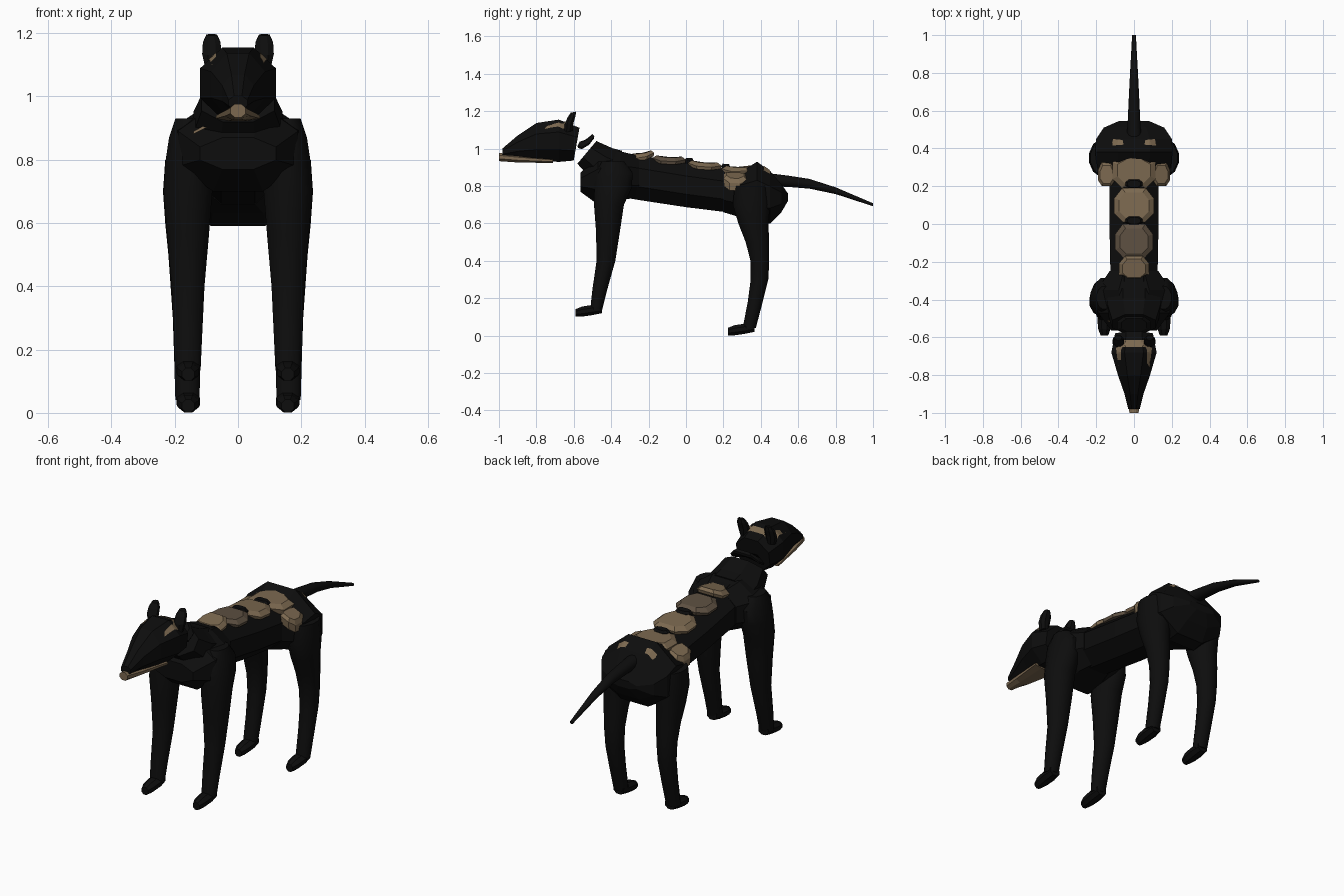
import bpy, bmesh
from math import sin, cos, pi, radians
from mathutils import Vector
from mathutils.bvhtree import BVHTree

cube = bpy.data.objects.get("Cube")
if cube:
    bpy.data.objects.remove(cube)


def material(name, rgb):
    m = bpy.data.materials.new(name)
    m.use_nodes = True
    m.diffuse_color = (*rgb, 1)
    m.node_tree.nodes["Principled BSDF"].inputs["Base Color"].default_value = (*rgb, 1)
    return m


BLACK = material("soft_black", (0.004, 0.004, 0.004))
TAN = material("tan", (0.2, 0.14, 0.08))
BROWN = material("dark_tan", (0.11, 0.08, 0.053))


def finish(name, bm, mat, smooth=False):
    bmesh.ops.recalc_face_normals(bm, faces=bm.faces)
    me = bpy.data.meshes.new(name)
    bm.to_mesh(me)
    bm.free()
    me.materials.append(mat)
    ob = bpy.data.objects.new(name, me)
    bpy.context.collection.objects.link(ob)
    if smooth:
        bpy.ops.object.select_all(action='DESELECT')
        ob.select_set(True)
        bpy.context.view_layer.objects.active = ob
        bpy.ops.object.shade_smooth_by_angle(angle=radians(40))
    return ob


def skin(bm, rings):
    """Bridge rings of points and cap both ends."""
    rows = [[bm.verts.new(p) for p in ring] for ring in rings]
    n = len(rows[0])
    for a, b in zip(rows, rows[1:]):
        for i in range(n):
            j = (i + 1) % n
            bm.faces.new((a[i], a[j], b[j], b[i]))
    bm.faces.new(rows[0])
    bm.faces.new(rows[-1])


def loft(name, sections, mat=BLACK, sides=8, x=0, tilt=0, smooth=False):
    """Sections: y, z, half width, half height, optional tilt and x shift."""
    rings = []
    for y, z, w, h, *extra in sections:
        t = radians(extra[0] if extra else tilt)
        cx = x + (extra[1] if len(extra) > 1 else 0)
        k = 1 / cos(pi / sides)
        ring = []
        for i in range(sides):
            a = 2 * pi * (i + 0.5) / sides
            v = h * k * sin(a)
            ring.append(Vector((cx + w * k * cos(a), y + v * sin(t), z + v * cos(t))))
        rings.append(ring)
    bm = bmesh.new()
    skin(bm, rings)
    return finish(name, bm, mat, smooth)


def plate(name, y0, y1, z0, z1, w, mat=TAN, x=0, drop=0.02, thick=0.03, roll=0, point=0):
    """Faceted eight-cornered shell plate, z0/z1 are its top at both ends."""
    outline = [(-0.55, 0), (0.55, 0), (1, 0.25), (1, 0.7),
               (0.6 - point, 1), (point - 0.6, 1), (-1, 0.7), (-1, 0.25)]

    def ring(scale, dz):
        pts = []
        for u, v in outline:
            u, v = u * scale, 0.5 + (v - 0.5) * scale
            z = z0 + (z1 - z0) * v + dz - drop * u * u + roll * u
            pts.append(Vector((x + w * u, y0 + (y1 - y0) * v, z)))
        return pts

    bm = bmesh.new()
    skin(bm, [ring(0.95, -thick), ring(1, -0.012), ring(0.75, 0)])
    return finish(name, bm, mat)


def decal(name, target, corners, ray, lift=0.004, steps=8):
    """Thin painted strip laid on a surface, given pairs of rim points."""
    tree = BVHTree.FromPolygons([v.co for v in target.data.vertices],
                                [p.vertices[:] for p in target.data.polygons])
    ray = Vector(ray)
    bm = bmesh.new()
    rows = []
    for (a0, b0), (a1, b1) in zip(corners, corners[1:]):
        for s in range(steps + 1):
            a = Vector(a0).lerp(Vector(a1), s / steps)
            b = Vector(b0).lerp(Vector(b1), s / steps)
            row = []
            for t in range(5):
                hit = tree.ray_cast(a.lerp(b, t / 4) - ray * 3, ray)[0]
                row.append(bm.verts.new(hit - ray * lift) if hit else None)
            rows.append(row)
    for p, q in zip(rows, rows[1:]):
        for i in range(4):
            quad = (p[i], p[i + 1], q[i + 1], q[i])
            if all(quad):
                bm.faces.new(quad)
    bmesh.ops.remove_doubles(bm, verts=bm.verts, dist=0.0001)
    return finish(name, bm, TAN)


# Head and jaw
head = loft("head", [(-0.98, 0.98, 0.03, 0.022), (-0.9, 1.01, 0.05, 0.06),
                     (-0.8, 1.037, 0.085, 0.1), (-0.68, 1.042, 0.12, 0.113),
                     (-0.585, 1.024, 0.1, 0.089, 10)])
loft("jaw", [(-1, 0.955, 0.024, 0.022), (-0.9, 0.946, 0.042, 0.02),
             (-0.71, 0.935, 0.07, 0.012)], TAN)

# Horseshoe marking across the brow
brow = [((s * xo, yo, 0), (s * xi, yi, 0)) for s, xo, yo, xi, yi in
        [(-1, 0.082, -0.76, 0.07, -0.74), (-1, 0.095, -0.66, 0.07, -0.67),
         (-1, 0.075, -0.615, 0.06, -0.65), (1, 0.075, -0.615, 0.06, -0.65),
         (1, 0.095, -0.66, 0.07, -0.67), (1, 0.082, -0.76, 0.07, -0.74)]]
decal("brow_marking", head, brow, (0, 0, -1))

# Neck, chest, barrel and pelvis
plate("nape_plate", -0.58, -0.49, 1.035, 1.09, 0.09, BLACK, drop=0.03, thick=0.025)
loft("neck", [(-0.53, 0.98, 0.115, 0.079, 40), (-0.45, 0.92, 0.14, 0.1, 35),
              (-0.36, 0.88, 0.14, 0.11, 10)])
chest = loft("chest", [(-0.565, 0.82, 0.12, 0.05), (-0.47, 0.835, 0.19, 0.135),
                       (-0.35, 0.855, 0.195, 0.13), (-0.25, 0.85, 0.13, 0.11)])
loft("barrel", [(-0.4, 0.87, 0.12, 0.12), (-0.25, 0.845, 0.125, 0.12),
                (0, 0.805, 0.13, 0.118), (0.3, 0.765, 0.13, 0.115)])
pelvis = loft("pelvis", [(0.2, 0.77, 0.13, 0.11), (0.3, 0.755, 0.195, 0.125),
                         (0.38, 0.76, 0.205, 0.17), (0.45, 0.74, 0.2, 0.14),
                         (0.51, 0.735, 0.16, 0.075), (0.545, 0.74, 0.08, 0.02)])

# Tail
loft("tail", [(0.43, 0.835, 0.04, 0.035), (0.55, 0.825, 0.033, 0.03),
              (0.66, 0.812, 0.028, 0.026), (0.8, 0.775, 0.021, 0.018),
              (1, 0.7, 0.01, 0.008)], sides=12, smooth=True)

for side, s in (("left", 1), ("right", -1)):
    # Ears
    loft(side + "_ear", [(-0.63, 1.09, 0.02, 0.022), (-0.625, 1.135, 0.03, 0.024),
                         (-0.612, 1.17, 0.028, 0.022), (-0.602, 1.195, 0.017, 0.014)],
         x=s * 0.083, tilt=80)
    # Legs, from shoulder or hip to ankle
    loft(side + "_front_leg",
         [(-0.39, 0.93, 0.04, 0.06), (-0.385, 0.87, 0.06, 0.1),
          (-0.39, 0.79, 0.072, 0.1), (-0.412, 0.7, 0.077, 0.08),
          (-0.417, 0.56, 0.066, 0.064), (-0.428, 0.4, 0.052, 0.05),
          (-0.46, 0.25, 0.045, 0.04), (-0.48, 0.14, 0.04, 0.032)],
         sides=12, x=s * 0.158, tilt=90, smooth=True)
    loft(side + "_hind_leg",
         [(0.35, 0.8, 0.07, 0.09), (0.35, 0.7, 0.077, 0.1),
          (0.36, 0.6, 0.07, 0.08), (0.382, 0.5, 0.06, 0.063),
          (0.395, 0.4, 0.053, 0.05), (0.393, 0.3, 0.046, 0.047),
          (0.37, 0.18, 0.042, 0.04), (0.338, 0.04, 0.038, 0.035)],
         sides=12, x=s * 0.16, tilt=90, smooth=True)
    # Paws
    for part, y, z in (("front", -0.59, 0.1), ("hind", 0.225, 0)):
        loft(f"{side}_{part}_paw",
             [(y, z + 0.022, 0.02, 0.02), (y + 0.035, z + 0.029, 0.033, 0.027),
              (y + 0.09, z + 0.037, 0.037, 0.027), (y + 0.14, z + 0.045, 0.03, 0.025)],
             x=s * 0.157)
    # Small markings on the chest and rump
    decal(side + "_chest_marking", chest,
          [((s * 0.1, 0, 0.912), (s * 0.1, 0, 0.902)),
           ((s * 0.14, 0, 0.89), (s * 0.14, 0, 0.882))], (0, 1, 0))
    decal(side + "_rump_marking", pelvis,
          [((s * 0.055, 0.42, 0), (s * 0.06, 0.445, 0)),
           ((s * 0.12, 0.415, 0), (s * 0.11, 0.45, 0))], (0, 0, -1))
    # Flank plates beside the last back plate
    plate(side + "_flank_plate", 0.2, 0.325, 0.87, 0.865, 0.045, TAN,
          x=s * 0.145, thick=0.055, roll=-s * 0.02)

# Shell plates along the back, with dark wedges in the gaps
plate("back_plate_1", -0.3, -0.17, 0.975, 0.997, 0.08)
plate("back_plate_2", -0.18, 0.0, 0.968, 0.96, 0.1, BROWN)
plate("back_plate_3", 0.01, 0.19, 0.942, 0.928, 0.105)
plate("back_plate_4", 0.19, 0.385, 0.91, 0.912, 0.115, point=0.5, thick=0.04)
for i, y in enumerate((-0.005, 0.19)):
    plate(f"gap_wedge_{i + 1}", y, y + 0.045, 0.95 - y * 0.16, 0.948 - y * 0.16, 0.045,
          BLACK, drop=0)
